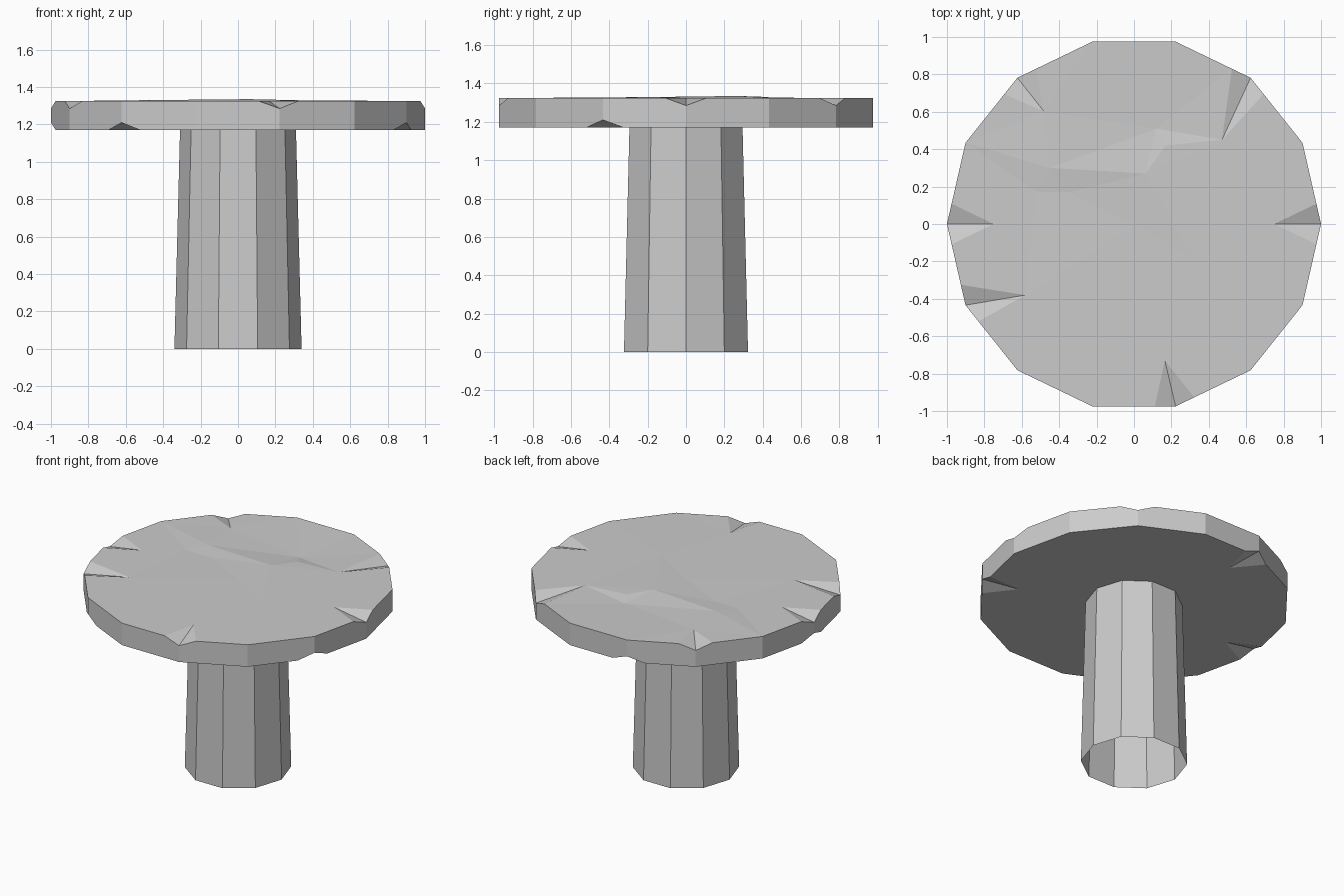
import bpy, bmesh
from math import cos, sin, tau
from mathutils import Vector
from mathutils.geometry import delaunay_2d_cdt

cube = bpy.data.objects.get("Cube")
if cube:
    bpy.data.objects.remove(cube, do_unlink=True)

stone = bpy.data.materials.new("grey stone")
stone.use_nodes = True
GREY = (0.6, 0.6, 0.6, 1)
stone.diffuse_color = GREY
stone.node_tree.nodes["Principled BSDF"].inputs["Base Color"].default_value = GREY

SIDES, TOP, BOTTOM = 14, 1.325, 1.17
CHIP_DEPTH, CHIP_WIDTH = 0.04, 0.25


def finish(name, bm):
    mesh = bpy.data.meshes.new(name)
    bm.to_mesh(mesh)
    bm.free()
    mesh.materials.append(stone)
    obj = bpy.data.objects.new(name, mesh)
    bpy.context.collection.objects.link(obj)
    return obj


def corner(k):
    a = tau * k / SIDES
    return Vector((cos(a), sin(a)))


def slab_face(bm, z, chip_z, chips, bumps=(), patches=()):
    """Chipped polygon cap; returns the rim vertices along each side."""
    pts, heights, edges, rim, sides = [], [], [], [], []

    def add(p, h):
        pts.append(Vector(p))
        heights.append(h)
        return len(pts) - 1

    corners = [add(corner(k), chip_z if k in chips else z) for k in range(SIDES)]
    inner = {k: add(p, z) for k, p in chips.items()}
    for k in range(SIDES):
        n = (k + 1) % SIDES
        side = [corners[k]]
        if k in chips:
            side.append(add(corner(k).lerp(corner(n), CHIP_WIDTH), z))
            edges.append((side[-1], inner[k]))
            edges.append((corners[k], inner[k]))
        if n in chips:
            side.append(add(corner(n).lerp(corner(k), CHIP_WIDTH), z))
            edges.append((side[-1], inner[n]))
        side.append(corners[n])
        edges += zip(side, side[1:])
        sides.append(side)
    start = len(pts)
    for x, y, dz in bumps:
        add((x, y), z + dz)
    edges += [(start + a, start + b) for a, b in patches]

    verts2d, _, faces, origin, _, _ = delaunay_2d_cdt(pts, edges, [], 1, 1e-5)
    verts = [bm.verts.new((*p, heights[o[0]])) for p, o in zip(verts2d, origin)]
    lookup = {i: v for v, o in zip(verts, origin) for i in o}
    for f in faces:
        bm.faces.new([verts[i] for i in f])
    return [[lookup[i] for i in side] for side in sides]


# Chipped table top, each chip keyed by corner with its inward tip
top_chips = {0: (0.75, 0), 2: (0.47, 0.45), 5: (-0.48, 0.6),
             7: (-0.75, 0), 8: (-0.58, -0.38), 11: (0.165, -0.73)}
bottom_chips = {k: corner(k) * 0.76 for k in (4, 7, 9, 13)}
# Shallow unevenness worn into the upper surface
bumps = [(0, 0, 0), (0.06, 0.27, 0.01), (0.12, 0.51, -0.012), (0.17, 0.42, 0.005),
         (-0.45, 0.3, 0.005), (-0.52, 0.17, -0.004), (-0.35, 0.17, -0.004),
         (0.33, -0.2, 0.004)]
patches = [(1, 2), (2, 3), (3, 1), (4, 5), (5, 6), (6, 4)]

bm = bmesh.new()
upper = slab_face(bm, TOP, TOP - CHIP_DEPTH, top_chips, bumps, patches)
lower = slab_face(bm, BOTTOM, BOTTOM + CHIP_DEPTH, bottom_chips)
for up, low in zip(upper, lower):
    bm.faces.new(low + up[::-1])
bmesh.ops.recalc_face_normals(bm, faces=bm.faces[:])
finish("table_top", bm)

# Tapered hollow pedestal, open at the foot
bm = bmesh.new()
bmesh.ops.create_cone(bm, cap_ends=False, segments=10, radius1=0.34,
                      radius2=0.31, depth=BOTTOM)
# Turn so that a corner lies on the x axis
first = max(bm.verts, key=lambda v: v.co.x)
angle = Vector((1, 0)).angle_signed(first.co.xy)
for v in bm.verts:
    x, y = v.co.xy
    v.co = (x * cos(angle) - y * sin(angle), x * sin(angle) + y * cos(angle),
            v.co.z + BOTTOM / 2)
finish("pedestal", bm)
